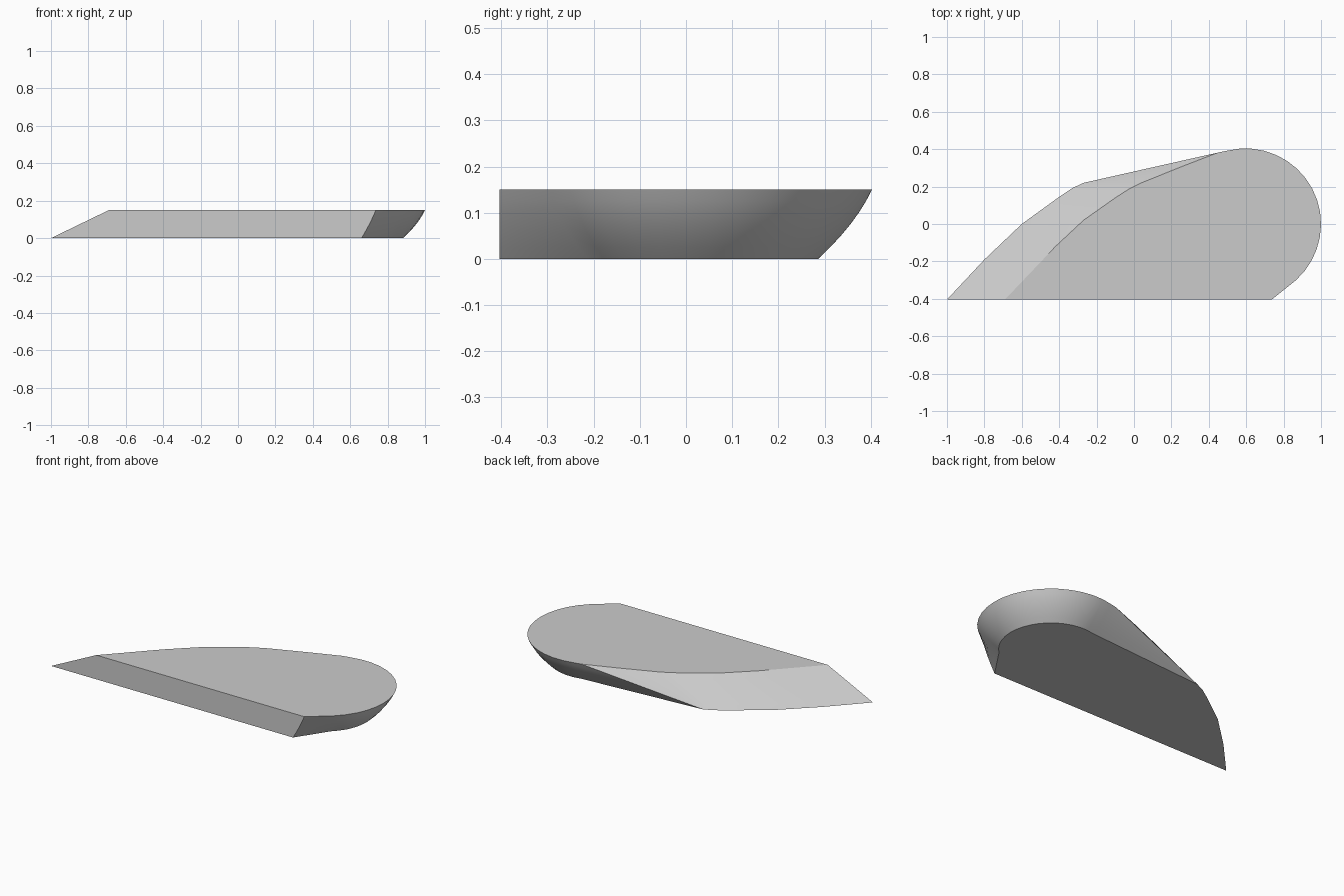
import bpy
import bmesh
from math import cos, sin, radians

HEIGHT = 0.15
FRONT = -0.404
CENTRE = 0.596
TOP_RADIUS, BASE_RADIUS = 0.404, 0.287
LEVELS = 6


def make_material(name, colour):
    material = bpy.data.materials.new(name)
    material.use_nodes = True
    material.diffuse_color = colour
    shader = material.node_tree.nodes["Principled BSDF"]
    shader.inputs["Base Color"].default_value = colour
    return material


def outline_pairs():
    """Matching (base point, top point, flare) triples, from the tail tip around the back."""
    apex = (-0.27, 0.22)
    # Sloping tail bank, then a fan that closes on one base corner
    pairs = [
        ((-1.0, FRONT), (-0.69, FRONT), 0),
        ((-0.8, -0.19), (-0.42, -0.12), 0),
        ((-0.6, 0.0), (-0.27, 0.02), 0),
        ((-0.4, 0.145), (-0.1, 0.14), 0),
        ((-0.33, 0.192), (-0.03, 0.185), 0),
        (apex, (0.04, 0.22), 0),
        (apex, (0.25, 0.305), 0),
        (apex, (0.45, 0.382), 0),
    ]
    # Rounded nose, flaring outward from base to top
    steps = 16
    for i in range(steps + 1):
        angle = radians(104 - 152 * i / steps)
        base = (CENTRE + BASE_RADIUS * cos(angle), BASE_RADIUS * sin(angle))
        top = (CENTRE + TOP_RADIUS * cos(angle), TOP_RADIUS * sin(angle))
        pairs.append((base, top, 0.4))
    pairs.append(((0.66, FRONT), (0.737, FRONT), 0.2))
    return pairs


def build_slab(material):
    bm = bmesh.new()
    pairs = outline_pairs()
    rings = []
    for level in range(LEVELS + 1):
        t = level / LEVELS
        ring = []
        for base, top, flare in pairs:
            f = t + flare * t * (1 - t)
            x, y = (b + (a - b) * f for b, a in zip(base, top))
            ring.append(bm.verts.new((x, y, HEIGHT * t)))
        rings.append(ring)

    # Curved bank and nose
    for low, high in zip(rings, rings[1:]):
        for i in range(len(pairs) - 1):
            bm.faces.new((low[i], low[i + 1], high[i + 1], high[i]))

    # Flat base, top and front wall
    bm.faces.new(rings[0])
    bm.faces.new(rings[-1])
    bm.faces.new([r[0] for r in rings] + [r[-1] for r in reversed(rings)])

    bmesh.ops.remove_doubles(bm, verts=bm.verts, dist=0.0001)
    bmesh.ops.recalc_face_normals(bm, faces=bm.faces)
    mesh = bpy.data.meshes.new("wedge_slab")
    bm.to_mesh(mesh)
    bm.free()
    mesh.materials.append(material)
    slab = bpy.data.objects.new("wedge_slab", mesh)
    bpy.context.collection.objects.link(slab)
    return slab


default_cube = bpy.data.objects.get("Cube")
if default_cube:
    bpy.data.objects.remove(default_cube)

slab = build_slab(make_material("plain grey", (0.6, 0.6, 0.6, 1)))
bpy.ops.object.select_all(action="DESELECT")
slab.select_set(True)
bpy.context.view_layer.objects.active = slab
bpy.ops.object.shade_smooth_by_angle(angle=radians(25))
